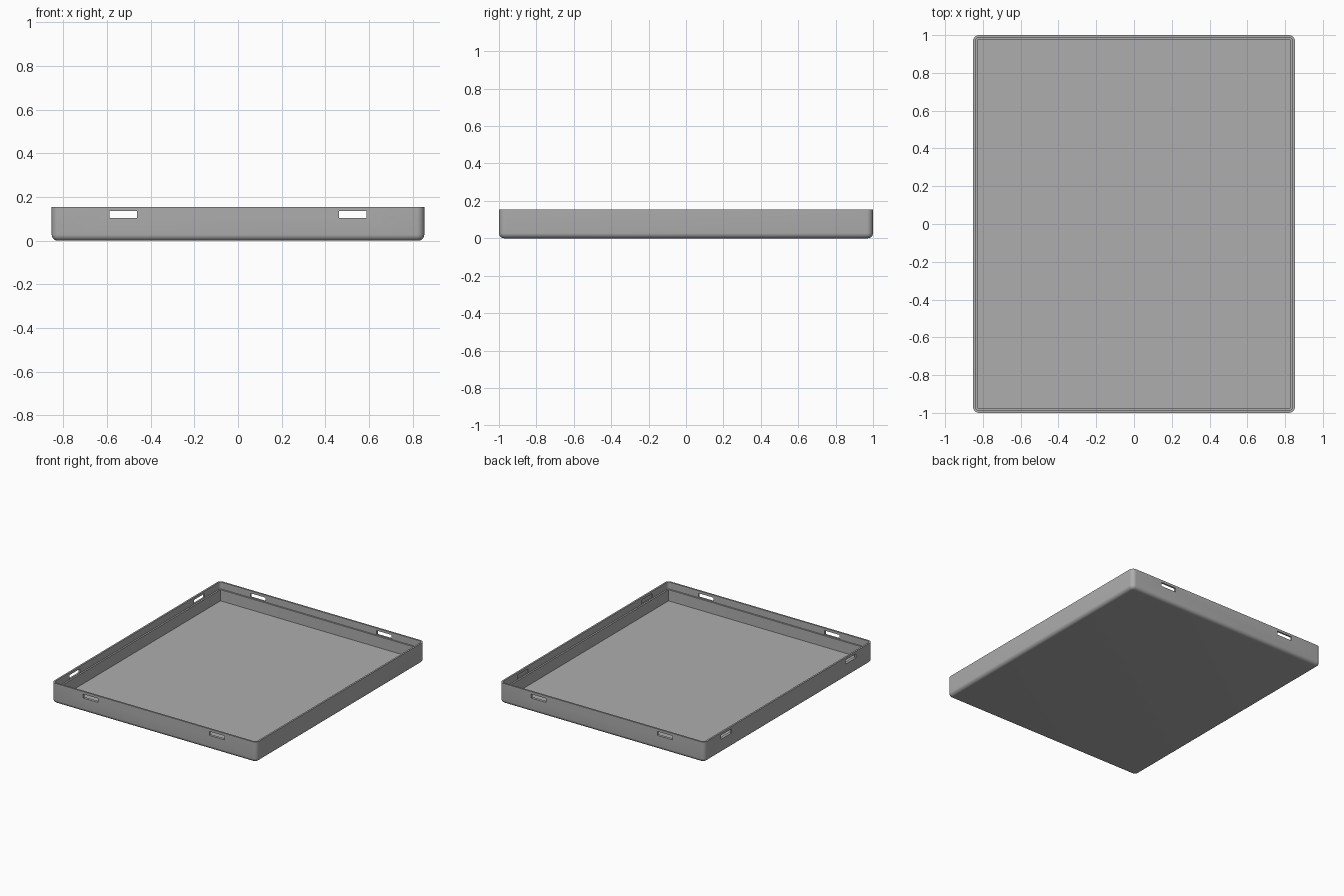
import bpy, bmesh
from math import cos, sin, pi, radians

cube = bpy.data.objects.get("Cube")
if cube:
    bpy.data.objects.remove(cube, do_unlink=True)

HALF_X, HALF_Y, HEIGHT = 0.853, 1.0, 0.154
CORNER, FILLET = 0.034, 0.028
LEDGE_Z, FLOOR_Z = 0.102, 0.018
SEGMENTS = 8

grey = bpy.data.materials.new("light grey")
grey.use_nodes = True
colour = (0.42, 0.42, 0.42, 1)
grey.diffuse_color = colour
grey.node_tree.nodes["Principled BSDF"].inputs["Base Color"].default_value = colour


def ring(bm, inset, radius, z):
    """Rounded rectangle of vertices at one height."""
    verts = []
    for i, (sx, sy) in enumerate([(1, 1), (-1, 1), (-1, -1), (1, -1)]):
        cx = sx * (HALF_X - inset - radius)
        cy = sy * (HALF_Y - inset - radius)
        for k in range(SEGMENTS + 1):
            a = (i + k / SEGMENTS) * pi / 2
            verts.append(bm.verts.new((cx + radius * cos(a), cy + radius * sin(a), z)))
    return verts


# Tray: rings from the underside, up the outer wall, over the rim, down to the floor
bm = bmesh.new()
rings = []
for k in range(7):
    a = (1 - k / 6) * pi / 2
    inset = FILLET * (1 - cos(a))
    rings.append(ring(bm, inset, CORNER - inset, FILLET * (1 - sin(a))))
rings += [
    ring(bm, 0, CORNER, HEIGHT),
    ring(bm, 0.013, 0.02, HEIGHT),
    ring(bm, 0.013, 0.02, LEDGE_Z),
    ring(bm, 0.025, 0.003, LEDGE_Z),
    ring(bm, 0.025, 0.003, FLOOR_Z),
]
for low, high in zip(rings, rings[1:]):
    for i in range(len(low)):
        j = (i + 1) % len(low)
        bm.faces.new((low[i], low[j], high[j], high[i]))
bm.faces.new(rings[0][::-1])
bm.faces.new(rings[-1])
mesh = bpy.data.meshes.new("tray")
bm.to_mesh(mesh)
bm.free()
tray = bpy.data.objects.new("tray", mesh)
tray.data.materials.append(grey)
bpy.context.collection.objects.link(tray)

# Clip slots: through the front, back and right walls, blind in the left wall
SLOT_Z, SLOT_L, SLOT_H = 0.12, 0.125, 0.03
bm = bmesh.new()


def cut_box(x, y, size_x, size_y):
    made = bmesh.ops.create_cube(bm, size=1)["verts"]
    bmesh.ops.scale(bm, vec=(size_x, size_y, SLOT_H), verts=made)
    bmesh.ops.translate(bm, vec=(x, y, SLOT_Z), verts=made)


for side in (-1, 1):
    for end in (-1, 1):
        cut_box(side * 0.526, end * HALF_Y, SLOT_L, 0.06)
    cut_box(-HALF_X, side * 0.74, 0.06, SLOT_L)
    cut_box(HALF_X - 0.022, side * 0.74, 0.03, SLOT_L)
mesh = bpy.data.meshes.new("slot_cutter")
bm.to_mesh(mesh)
bm.free()
cutter = bpy.data.objects.new("slot_cutter", mesh)
bpy.context.collection.objects.link(cutter)

cut = tray.modifiers.new("slots", "BOOLEAN")
cut.object = cutter
cut.operation = "DIFFERENCE"
cut.solver = "EXACT"
bpy.context.view_layer.objects.active = tray
tray.select_set(True)
bpy.ops.object.modifier_apply(modifier=cut.name)
bpy.data.objects.remove(cutter, do_unlink=True)

bpy.ops.object.shade_smooth_by_angle(angle=radians(35))
